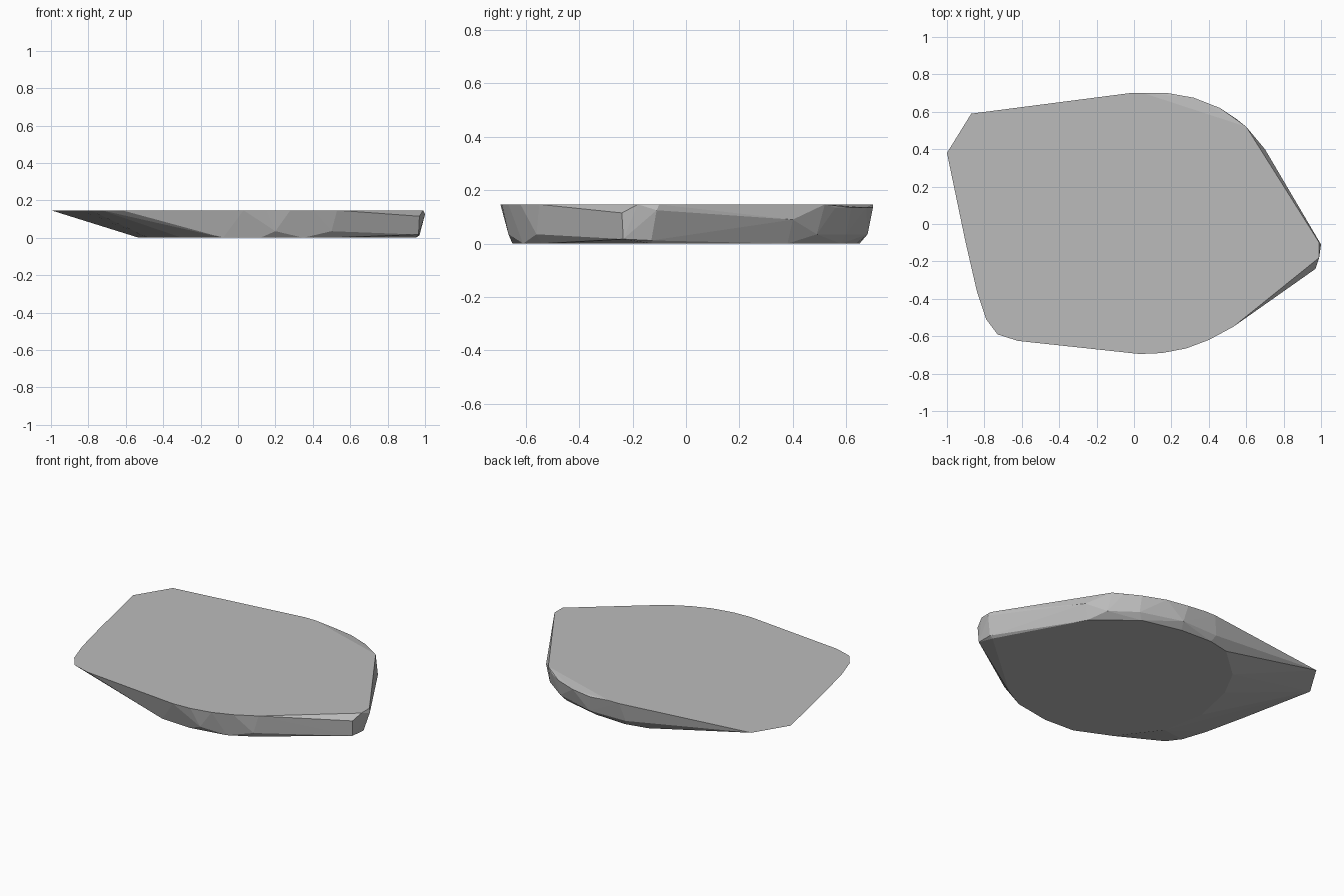
import bpy
import bmesh
import math

cube = bpy.data.objects.get("Cube")
if cube:
    bpy.data.objects.remove(cube, do_unlink=True)


def make_material(name, colour):
    material = bpy.data.materials.new(name)
    material.use_nodes = True
    material.diffuse_color = colour
    shader = material.node_tree.nodes["Principled BSDF"]
    shader.inputs["Base Color"].default_value = colour
    return material


def at_height(outline, height):
    return [(x, y, height) for x, y in outline]


def hull_object(name, points, material):
    """Wrap the points in a faceted convex stone and merge its flat areas."""
    bm = bmesh.new()
    for point in points:
        bm.verts.new(point)
    result = bmesh.ops.convex_hull(bm, input=bm.verts[:])
    loose = {v for v in result["geom_interior"] + result["geom_unused"]
             if isinstance(v, bmesh.types.BMVert) and not v.link_faces}
    bmesh.ops.delete(bm, geom=list(loose), context="VERTS")
    bmesh.ops.dissolve_limit(bm, angle_limit=math.radians(0.5),
                             verts=bm.verts[:], edges=bm.edges[:])
    bmesh.ops.recalc_face_normals(bm, faces=bm.faces[:])
    mesh = bpy.data.meshes.new(name)
    bm.to_mesh(mesh)
    bm.free()
    mesh.materials.append(material)
    obj = bpy.data.objects.new(name, mesh)
    bpy.context.scene.collection.objects.link(obj)
    return obj


# Flat walking surface, anticlockwise from the right-hand tip
top_outline = [
    (.99, -.1), (.6, .52), (.05, .7), (-.02, .7), (-.87, .59), (-1, .38),
    (-.9, -.1), (-.84, -.36), (-.79, -.51), (-.73, -.59), (-.62, -.625),
    (.03, -.695), (.15, -.69), (.28, -.665), (.4, -.62), (.53, -.55),
    (.99, -.18),
]

# Worn shoulder just under the top edge
back_shoulder = [(.18, .7), (.32, .675), (.46, .62), (.55, .56)]
chipped_corners = [(.97, -.24, .115), (1, -.11, .125), (.7, .4, .09)]

# Small chamfer just above the underside
lower_rim = [
    (.5, -.56), (.2, -.665), (.61, .49), (.46, .6), (.2, .68), (-.05, .675),
]

# Underside, set well in from the sloping left-hand edge
base_outline = [
    (.95, -.13), (.67, .38), (.43, .58), (.18, .64), (-.03, .65),
    (-.17, .62), (-.37, .44), (-.47, .25), (-.53, -.03), (-.48, -.3),
    (-.3, -.54), (-.08, -.64), (.12, -.65), (.35, -.61), (.48, -.54),
]
base_corner = [(.965, -.235, .017), (.97, -.13, .012)]

stone_grey = make_material("stone grey", (.5, .5, .5, 1))
hull_object(
    "stone_slab",
    at_height(top_outline, .147)
    + at_height(back_shoulder, .135)
    + chipped_corners
    + at_height(lower_rim, .035)
    + at_height(base_outline, 0)
    + base_corner,
    stone_grey,
)
